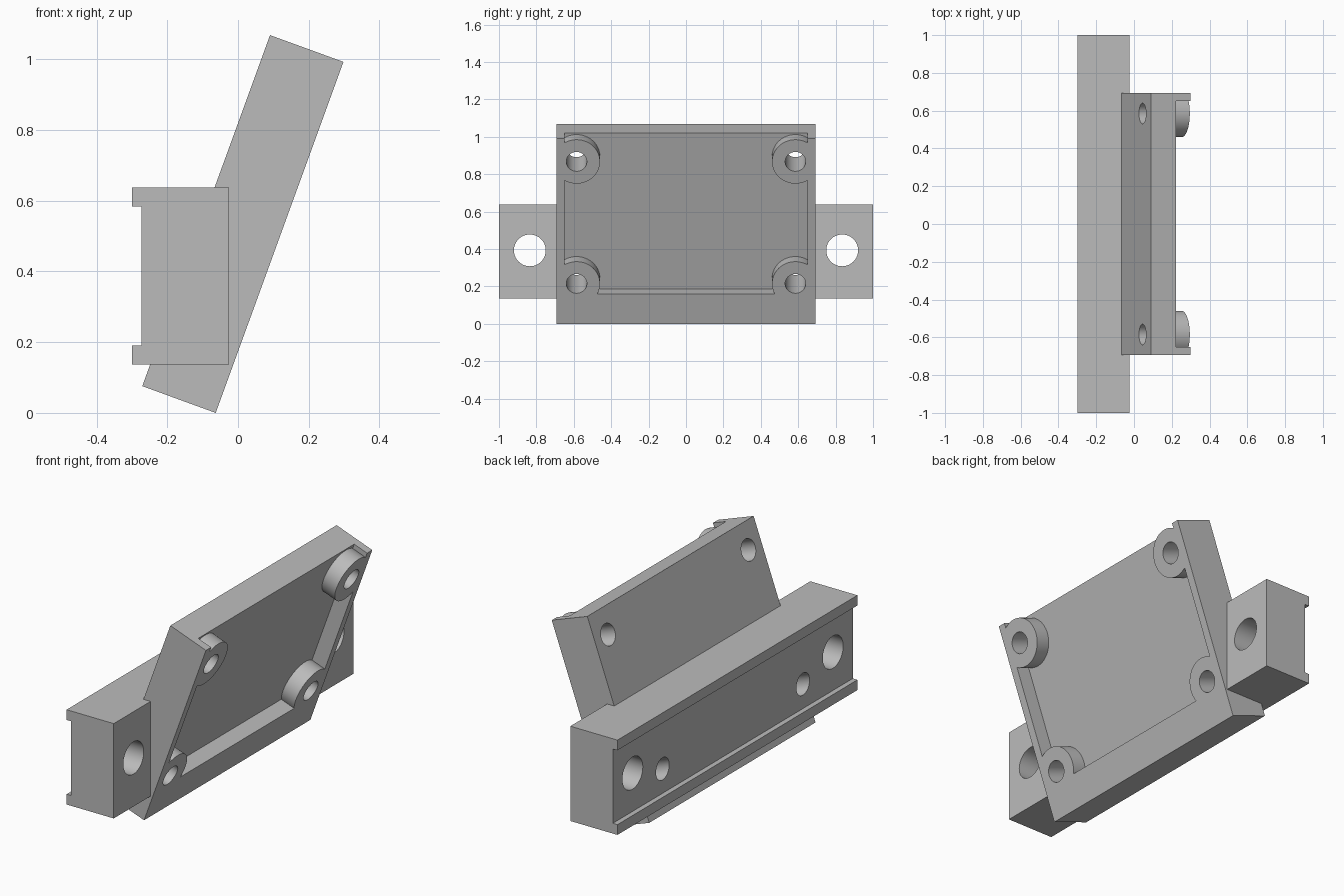
import bpy
import bmesh
from math import radians
from mathutils import Matrix, Vector

cube = bpy.data.objects.get("Cube")
if cube:
    bpy.data.objects.remove(cube, do_unlink=True)

grey = bpy.data.materials.new("plain grey")
grey.use_nodes = True
colour = (0.5, 0.5, 0.5, 1)
grey.diffuse_color = colour
grey.node_tree.nodes["Principled BSDF"].inputs["Base Color"].default_value = colour

# Plate frame: x out of its face, y across, z up its slope
TILT = Matrix.Translation((-0.063, 0, 0)) @ Matrix.Rotation(radians(20), 4, "Y")
LENGTH, THICK, HALF_W = 1.056, 0.221, 0.693
RECESS = 0.08
BOSS_Y, BOSS_Z = 0.585, (0.229, 0.923)


def make(name, bm):
    bmesh.ops.recalc_face_normals(bm, faces=bm.faces)
    mesh = bpy.data.meshes.new(name)
    bm.to_mesh(mesh)
    bm.free()
    mesh.materials.append(grey)
    obj = bpy.data.objects.new(name, mesh)
    bpy.context.collection.objects.link(obj)
    return obj


def prism(name, profile, half_width, matrix=Matrix()):
    """Extrude an x-z profile across y."""
    bm = bmesh.new()
    face = bm.faces.new([bm.verts.new((x, -half_width, z)) for x, z in profile])
    new = bmesh.ops.extrude_face_region(bm, geom=[face])["geom"]
    verts = [v for v in new if isinstance(v, bmesh.types.BMVert)]
    bmesh.ops.translate(bm, verts=verts, vec=Vector((0, 2 * half_width, 0)))
    bm.transform(matrix)
    return make(name, bm)


def rect(x0, x1, z0, z1):
    return [(x0, z0), (x1, z0), (x1, z1), (x0, z1)]


def rod(name, radius, x0, x1, y, z, matrix=Matrix()):
    """Cylinder running along x."""
    bm = bmesh.new()
    place = Matrix.Translation(((x0 + x1) / 2, y, z)) @ Matrix.Rotation(radians(90), 4, "Y")
    bmesh.ops.create_cone(bm, cap_ends=True, segments=64, radius1=radius,
                          radius2=radius, depth=x1 - x0, matrix=matrix @ place)
    return make(name, bm)


def combine(target, tool, operation):
    """Apply a boolean and discard the tool."""
    tool.hide_render = True
    mod = target.modifiers.new("boolean", "BOOLEAN")
    mod.operation, mod.solver, mod.object = operation, "EXACT", tool
    bpy.context.view_layer.objects.active = target
    bpy.ops.object.modifier_apply(modifier=mod.name)
    bpy.data.objects.remove(tool, do_unlink=True)


# Tilted plate joined to the mounting bar with its shallow rear channel
bracket = prism("angled_bracket", rect(-THICK, 0, 0, LENGTH), HALF_W, TILT)
bar_profile = [(-0.3, 0.137), (-0.025, 0.137), (-0.025, 0.637), (-0.3, 0.637),
               (-0.3, 0.583), (-0.273, 0.583), (-0.273, 0.191), (-0.3, 0.191)]
combine(bracket, prism("mounting_bar", bar_profile, 1), "UNION")

# Open-topped recess that leaves four round bosses standing
recess = prism("recess_cutter", rect(-RECESS, 0.1, 0.17, LENGTH + 0.1), 0.65, TILT)
corners = [(side * BOSS_Y, z) for side in (-1, 1) for z in BOSS_Z]
for y, z in corners:
    combine(recess, rod("boss", 0.125, -0.2, 0.2, y, z, TILT), "DIFFERENCE")
combine(bracket, recess, "DIFFERENCE")

# Screw holes through the bosses, and bolt holes through the bar ends
for y, z in corners:
    combine(bracket, rod("screw_hole", 0.055, -0.6, 0.1, y, z, TILT), "DIFFERENCE")
for side in (-1, 1):
    combine(bracket, rod("bolt_hole", 0.085, -0.5, 0.2, side * 0.835, 0.393), "DIFFERENCE")

bpy.ops.object.select_all(action="DESELECT")
bracket.select_set(True)
bpy.context.view_layer.objects.active = bracket
bpy.ops.object.shade_smooth_by_angle(angle=radians(30))
